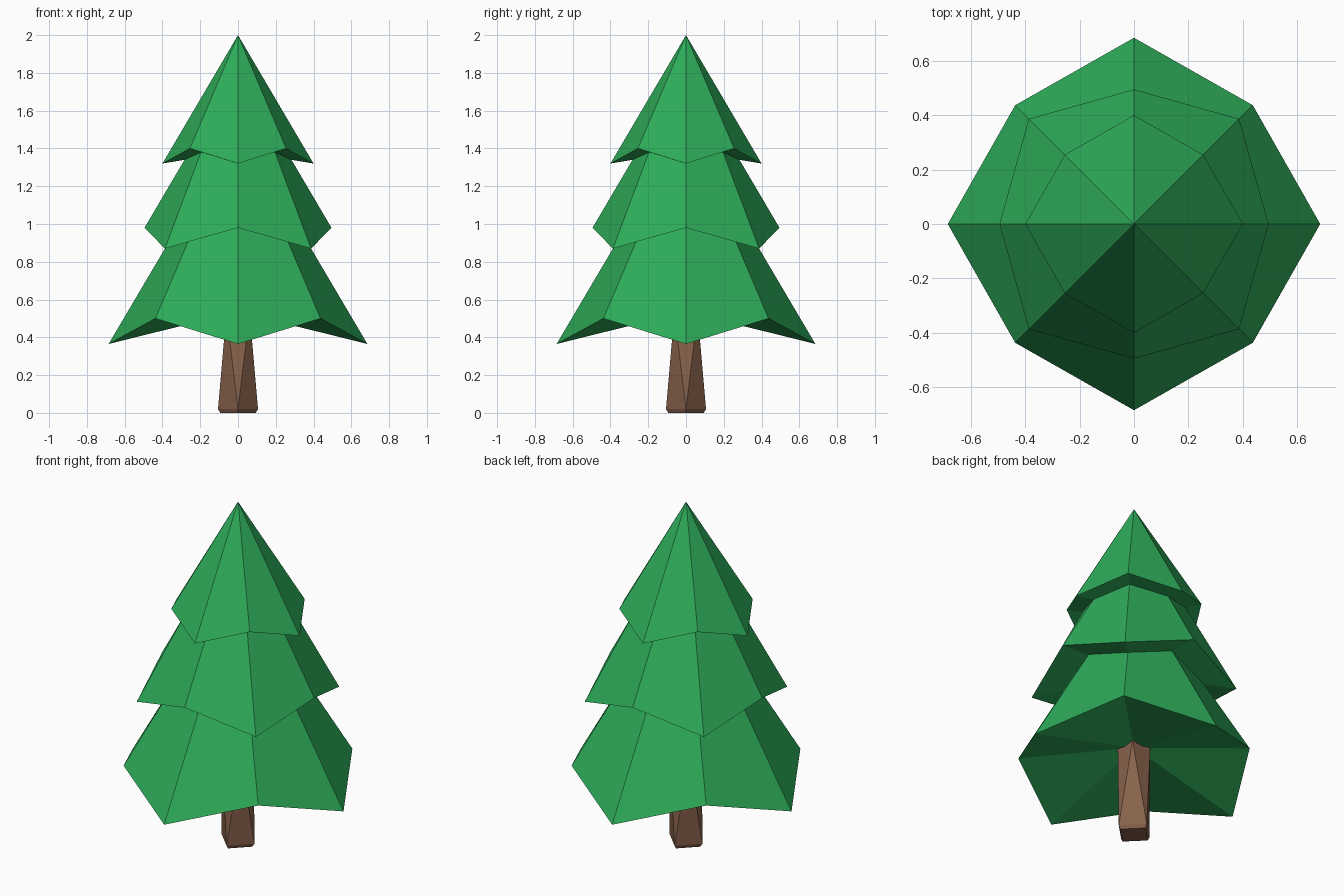
import bpy
from math import cos, sin, pi

if "Cube" in bpy.data.objects:
    bpy.data.objects.remove(bpy.data.objects["Cube"])


def material(name, color):
    m = bpy.data.materials.new(name)
    m.diffuse_color = (*color, 1)
    m.use_nodes = True
    m.node_tree.nodes["Principled BSDF"].inputs["Base Color"].default_value = m.diffuse_color
    return m


def ring(n, start, even, odd):
    """n points around z; even/odd points each take a (radius, height)."""
    pts = []
    for i in range(n):
        r, z = odd if i % 2 else even
        a = start + 2 * pi * i / n
        pts.append((r * cos(a), r * sin(a), z))
    return pts


def add_object(name, verts, faces, mat):
    mesh = bpy.data.meshes.new(name)
    mesh.from_pydata(verts, [], faces)
    mesh.materials.append(mat)
    ob = bpy.data.objects.new(name, mesh)
    bpy.context.collection.objects.link(ob)
    return ob


def bridge(a, b, n):
    return [(a + i, a + (i + 1) % n, b + (i + 1) % n, b + i) for i in range(n)]


green = material("needles", (0.027, 0.41, 0.10))
brown = material("bark", (0.24, 0.12, 0.07))

# Foliage: three zigzag skirts; (axis point, diagonal point) as (radius, height)
N = 8
profile = [
    ((0.685, 0.365), (0.618, 0.50)),    # lower rim
    ((0.316, 0.99), (0.375, 0.905)),    # tucked in under the middle tier
    ((0.495, 0.98), (0.547, 0.87)),     # middle rim
    ((0.283, 1.34), (0.277, 1.38)),     # tucked in under the top tier
    ((0.40, 1.32), (0.36, 1.40)),       # top rim
]
verts, faces = [], []
for k, (axis, diag) in enumerate(profile):
    verts += ring(N, 0, axis, diag)
    if k:
        faces += bridge((k - 1) * N, k * N, N)
last = (len(profile) - 1) * N
tip = len(verts)
verts += [(0, 0, 2.0), (0, 0, 0.535)]
for i in range(N):
    j = (i + 1) % N
    faces.append((last + i, last + j, tip))
    faces.append((j, i, tip + 1))
add_object("foliage", verts, faces, green)

# Trunk: square foot twisting an eighth turn to a square top, with a bevelled base
verts = (ring(4, 0, (0.094, 0.0), (0.094, 0.0))
         + ring(4, 0, (0.106, 0.02), (0.106, 0.02))
         + ring(4, pi / 4, (0.087, 0.53), (0.087, 0.53)))
faces = [(3, 2, 1, 0), (8, 9, 10, 11)] + bridge(0, 4, 4)
for i in range(4):
    j = (i + 1) % 4
    faces.append((4 + i, 4 + j, 8 + i))
    faces.append((4 + j, 8 + j, 8 + i))
add_object("trunk", verts, faces, brown)
